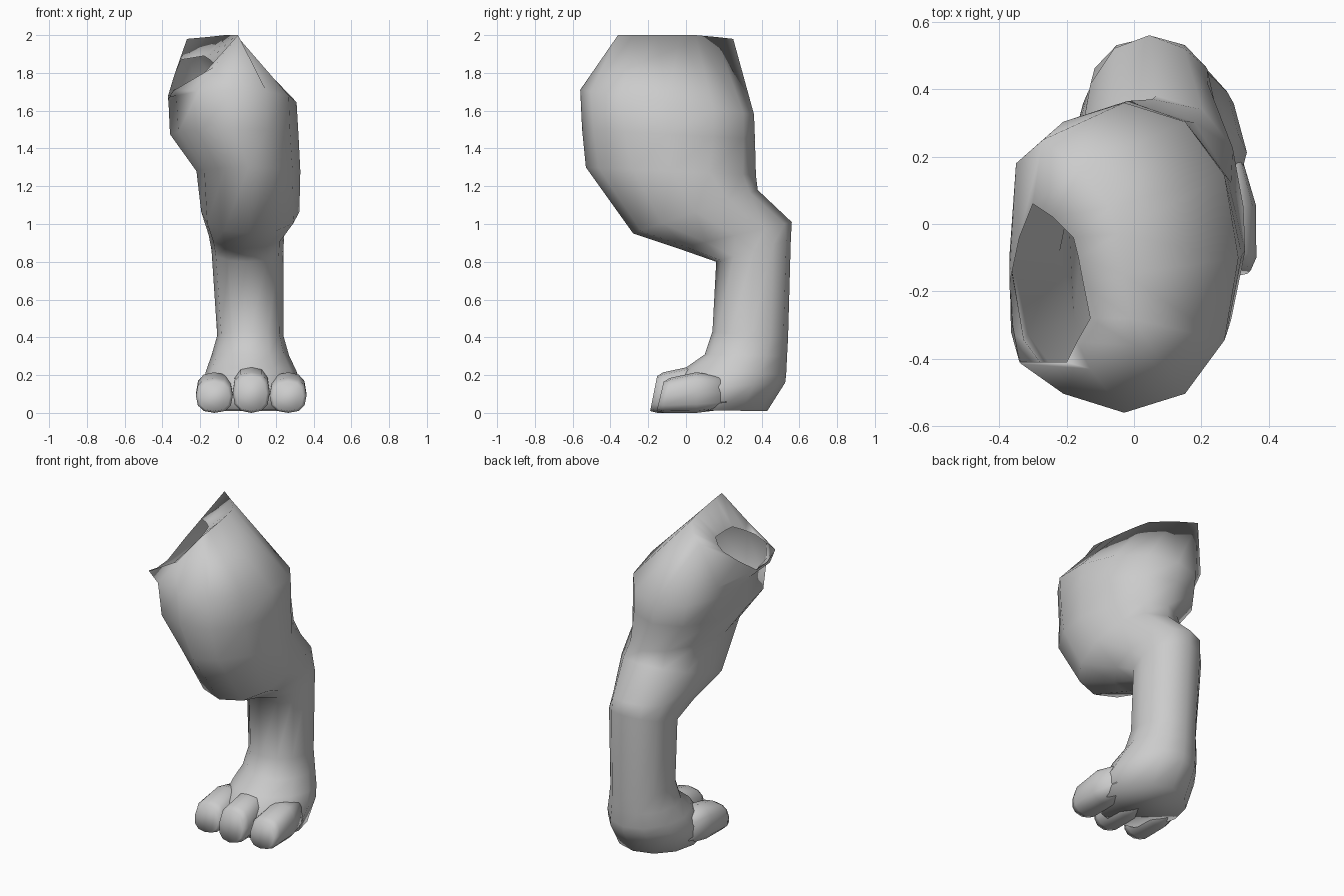
import bpy, bmesh, math

SIDES = 12


def ring(yf, zf, yb, zb, xl, xr, p=2.2):
    """Rounded section through a front and a back point, with left and right x limits."""
    pts = []
    for i in range(SIDES):
        a = 2 * math.pi * i / SIDES
        c, s = math.cos(a), math.sin(a)
        c = math.copysign(abs(c) ** (2 / p), c)
        s = math.copysign(abs(s) ** (2 / p), s)
        pts.append(((xl + xr) / 2 + s * (xr - xl) / 2,
                    (yf + yb) / 2 + c * (yf - yb) / 2,
                    (zf + zb) / 2 + c * (zf - zb) / 2))
    return pts


def loft(name, rings, cap_start=False, cap_end=False):
    bm = bmesh.new()
    loops = [[bm.verts.new(p) for p in r] for r in rings]
    for a, b in zip(loops, loops[1:]):
        for i in range(SIDES):
            j = (i + 1) % SIDES
            bm.faces.new((a[i], a[j], b[j], b[i]))
    if cap_start:
        bm.faces.new(loops[0])
    if cap_end:
        bm.faces.new(loops[-1])
    bmesh.ops.recalc_face_normals(bm, faces=bm.faces)
    mesh = bpy.data.meshes.new(name)
    bm.to_mesh(mesh)
    bm.free()
    for f in mesh.polygons:
        f.use_smooth = True
    ob = bpy.data.objects.new(name, mesh)
    bpy.context.collection.objects.link(ob)
    return ob


# Leg sections from sole to thigh: front y,z / back y,z / left x, right x, squareness
sections = [
    (-0.10, 0.015, 0.43, 0.01, -0.17, 0.31, 2.0),
    (-0.10, 0.12, 0.525, 0.16, -0.19, 0.335, 1.8),
    (0.00, 0.24, 0.53, 0.20, -0.17, 0.31, 1.9),
    (0.10, 0.31, 0.535, 0.30, -0.14, 0.27, 2.0),
    (0.14, 0.43, 0.54, 0.39, -0.11, 0.24, 2.2),
    (0.16, 0.80, 0.555, 0.92, -0.14, 0.24, 2.2),
    (-0.04, 0.87, 0.56, 1.01, -0.155, 0.245, 2.1),
    (-0.28, 0.95, 0.38, 1.18, -0.195, 0.325, 2.2),
    (-0.53, 1.30, 0.37, 1.26, -0.22, 0.33, 1.75),
    (-0.55, 1.50, 0.365, 1.45, -0.36, 0.32, 2.05),
    (-0.56, 1.71, 0.36, 1.58, -0.368, 0.31, 2.2),
]
rings = [ring(*s) for s in sections]

# Top ridge of the thigh and the open rim on its inner side
ridge = [(-0.13, -0.43, 1.83), (0, -0.36, 2), (-0.01, -0.28, 2), (-0.03, -0.15, 2),
         (-0.05, -0.03, 2), (-0.07, 0.05, 2), (-0.16, 0.16, 1.99), (-0.27, 0.25, 1.98),
         (-0.35, 0.18, 1.70), (-0.37, -0.10, 1.66), (-0.365, -0.32, 1.67),
         (-0.335, -0.415, 1.71)]
rim = [(-0.20, -0.41, 1.77), (-0.17, -0.35, 1.81), (-0.13, -0.28, 1.85),
       (-0.15, -0.18, 1.87), (-0.165, -0.10, 1.88), (-0.18, -0.04, 1.89),
       (-0.24, 0.02, 1.88), (-0.30, 0.06, 1.87), (-0.34, -0.04, 1.78),
       (-0.37, -0.18, 1.68), (-0.36, -0.30, 1.68), (-0.34, -0.41, 1.71)]
loft("leg", rings + [ridge, rim], cap_start=True)

# Three toes, the middle one slightly taller and further forward
for name, x, dy, dz in (("toe_inner", -0.125, 0.035, -0.03), ("toe_middle", 0.07, 0, 0),
                        ("toe_outer", 0.265, 0.035, -0.03)):
    toe = [(0.18, 0.22, 0.18, 0.02, 0.05), (0.02, 0.245, 0.02, 0.0, 0.097),
           (-0.12, 0.215, -0.15, 0.0, 0.098), (-0.153, 0.195, -0.19, 0.01, 0.082)]
    loft(name, [ring(yt + dy, zt + dz, yb + dy, zb, x - w, x + w, 2.5) for yt, zt, yb, zb, w in toe],
         cap_start=True, cap_end=True)
